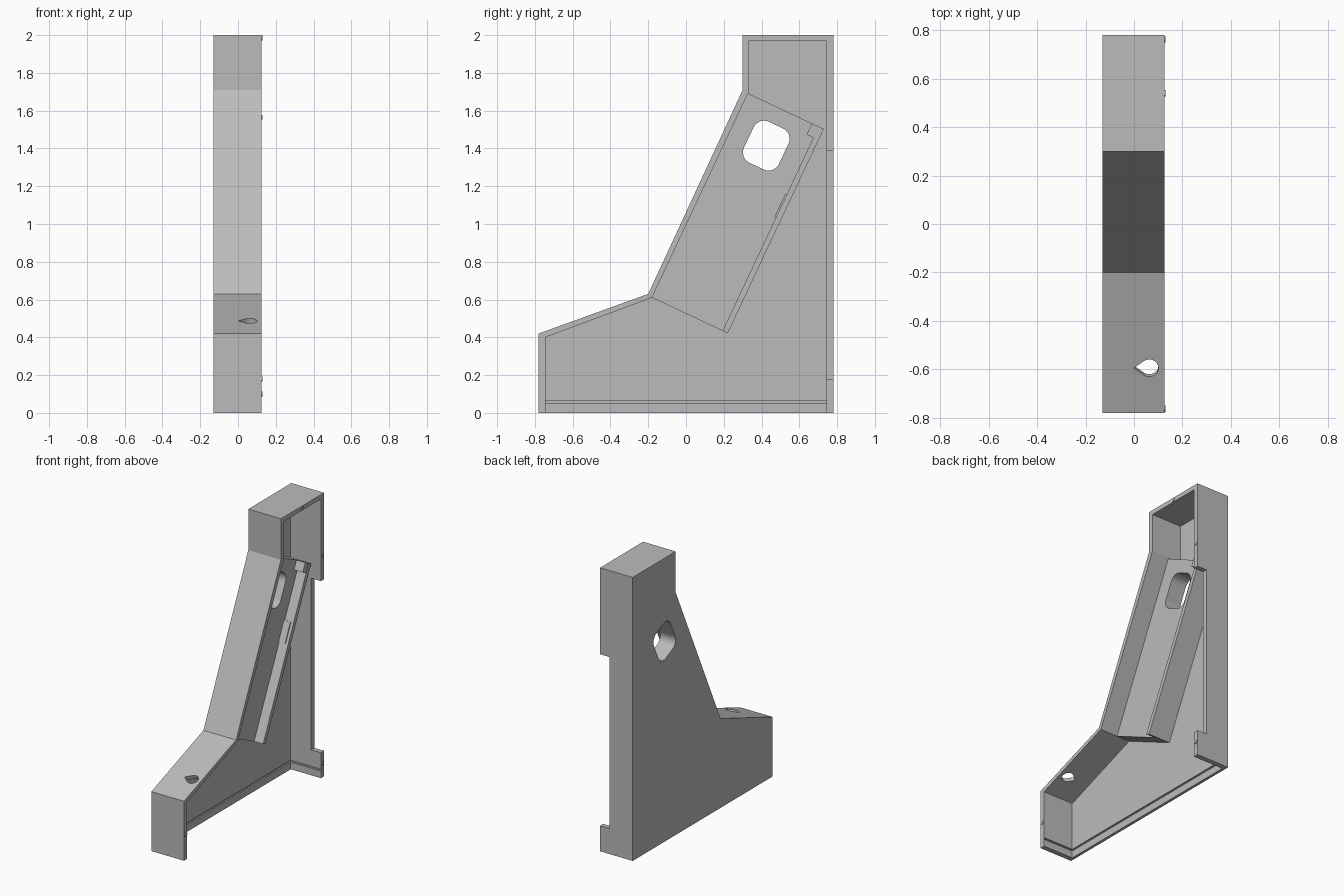
import bpy, bmesh, math
from mathutils import Vector

if "Cube" in bpy.data.objects:
    bpy.data.objects.remove(bpy.data.objects["Cube"], do_unlink=True)

grey = bpy.data.materials.new("plain grey")
grey.use_nodes = True
GREY = (0.5, 0.5, 0.5, 1)
grey.diffuse_color = GREY
grey.node_tree.nodes["Principled BSDF"].inputs["Base Color"].default_value = GREY

LEFT, RIM = -0.13, 0.125      # outer skin and open rim
SKIN = -0.11                  # inner face of the side plate


def solid(name, points, offset):
    """Extrude a planar loop of 3D points along an offset."""
    bm = bmesh.new()
    face = bm.faces.new([bm.verts.new(p) for p in points])
    ext = bmesh.ops.extrude_face_region(bm, geom=[face])
    verts = [g for g in ext["geom"] if isinstance(g, bmesh.types.BMVert)]
    bmesh.ops.translate(bm, verts=verts, vec=offset)
    bmesh.ops.recalc_face_normals(bm, faces=bm.faces)
    mesh = bpy.data.meshes.new(name)
    bm.to_mesh(mesh)
    bm.free()
    mesh.materials.append(grey)
    obj = bpy.data.objects.new(name, mesh)
    bpy.context.collection.objects.link(obj)
    return obj


def prism(name, profile, x0, x1):
    return solid(name, [(x0, y, z) for y, z in profile], (x1 - x0, 0, 0))


def box(name, x0, x1, y0, y1, z0, z1):
    return prism(name, [(y0, z0), (y1, z0), (y1, z1), (y0, z1)], x0, x1)


def combine(target, tool, operation):
    """Apply a boolean and discard the tool."""
    mod = target.modifiers.new("cut", "BOOLEAN")
    mod.operation, mod.object, mod.solver = operation, tool, "EXACT"
    bpy.context.view_layer.update()
    graph = bpy.context.evaluated_depsgraph_get()
    mesh = bpy.data.meshes.new_from_object(target.evaluated_get(graph))
    target.modifiers.clear()
    target.data = mesh
    bpy.data.objects.remove(tool, do_unlink=True)


# Slanted frame: a runs up the channel, b runs across it towards the back
ORIGIN = Vector((-0.18, 0.61))
UP = Vector((0.51, 1.085)).normalized()
ACROSS = Vector((UP.y, -UP.x))
LENGTH, WIDTH = 1.195, 0.443


def slanted(name, a0, a1, b0, b1, x0, x1):
    corners = [(a0, b0), (a1, b0), (a1, b1), (a0, b1)]
    return prism(name, [ORIGIN + UP * a + ACROSS * b for a, b in corners], x0, x1)


# Hollow shell, open on one side and underneath
housing = prism("housing", [(-0.78, 0), (-0.78, 0.42), (-0.2, 0.63), (0.3, 1.71),
                            (0.3, 2), (0.78, 2), (0.78, 0)], LEFT, RIM)
cavity = prism("cavity", [(-0.745, -0.1), (-0.745, 0.4), (-0.18, 0.61), (0.332, 1.7),
                          (0.332, 1.968), (0.745, 1.968), (0.745, -0.1)], SKIN, 0.3)
combine(housing, cavity, "DIFFERENCE")

# Cutaway in the back wall and groove near the bottom edge
combine(housing, box("back_cutaway", 0.05, 0.3, 0.7, 0.9, 0.18, 1.39), "DIFFERENCE")
combine(housing, box("bottom_groove", SKIN - 0.01, 0.12, -0.757, 0.757, 0.05, 0.063),
        "DIFFERENCE")

# Raised channel floor, its rail, stop block and small rib
combine(housing, slanted("channel_floor", 0, LENGTH, -0.012, WIDTH, SKIN - 0.01, -0.01),
        "UNION")
combine(housing, slanted("rail", 0, LENGTH, WIDTH - 0.03, WIDTH, SKIN - 0.008, 0.06),
        "UNION")
combine(housing, slanted("stop_block", LENGTH - 0.065, LENGTH, WIDTH - 0.07,
                         WIDTH - 0.01, -0.02, 0.058), "UNION")
combine(housing, slanted("rail_rib", 0.66, 0.8, WIDTH - 0.038, WIDTH - 0.02, -0.02, 0.04),
        "UNION")

# Rounded window through the channel floor
centre, radius = Vector((0.425, 1.415)), 0.06
window = []
for sa, sb, start in ((1, 1, 0), (1, -1, 90), (-1, -1, 180), (-1, 1, 270)):
    for step in range(7):
        t = math.radians(start + step * 15)
        a = sa * 0.06 + radius * math.sin(t)
        b = sb * 0.042 + radius * math.cos(t)
        window.append(centre + UP * a + ACROSS * b)
combine(housing, prism("window", window, -0.3, 0.04), "DIFFERENCE")

# Teardrop hole square to the low sloping roof
slope = Vector((0, 0.58, 0.21)).normalized()
normal = Vector((0, -slope.z, slope.y))
middle = Vector((0.063, -0.595, 0.487)) + normal * 0.03
drop = [middle + Vector((-0.063, 0, 0))]
for step in range(17):
    t = math.radians(-125 + step * 250 / 16)
    drop.append(middle + Vector((0.038 * math.cos(t), 0, 0)) + slope * 0.038 * math.sin(t))
combine(housing, solid("teardrop", drop, normal * -0.12), "DIFFERENCE")

# Small locating pegs on the open rim
for i, (y, z) in enumerate([(-0.763, 0.18), (0.762, 0.1), (0.762, 1.565), (0.54, 1.984)]):
    ring = [(y + 0.013 * math.cos(k * math.pi / 8), z + 0.013 * math.sin(k * math.pi / 8))
            for k in range(16)]
    prism(f"locating_peg_{i + 1}", ring, RIM - 0.02, RIM + 0.005)
